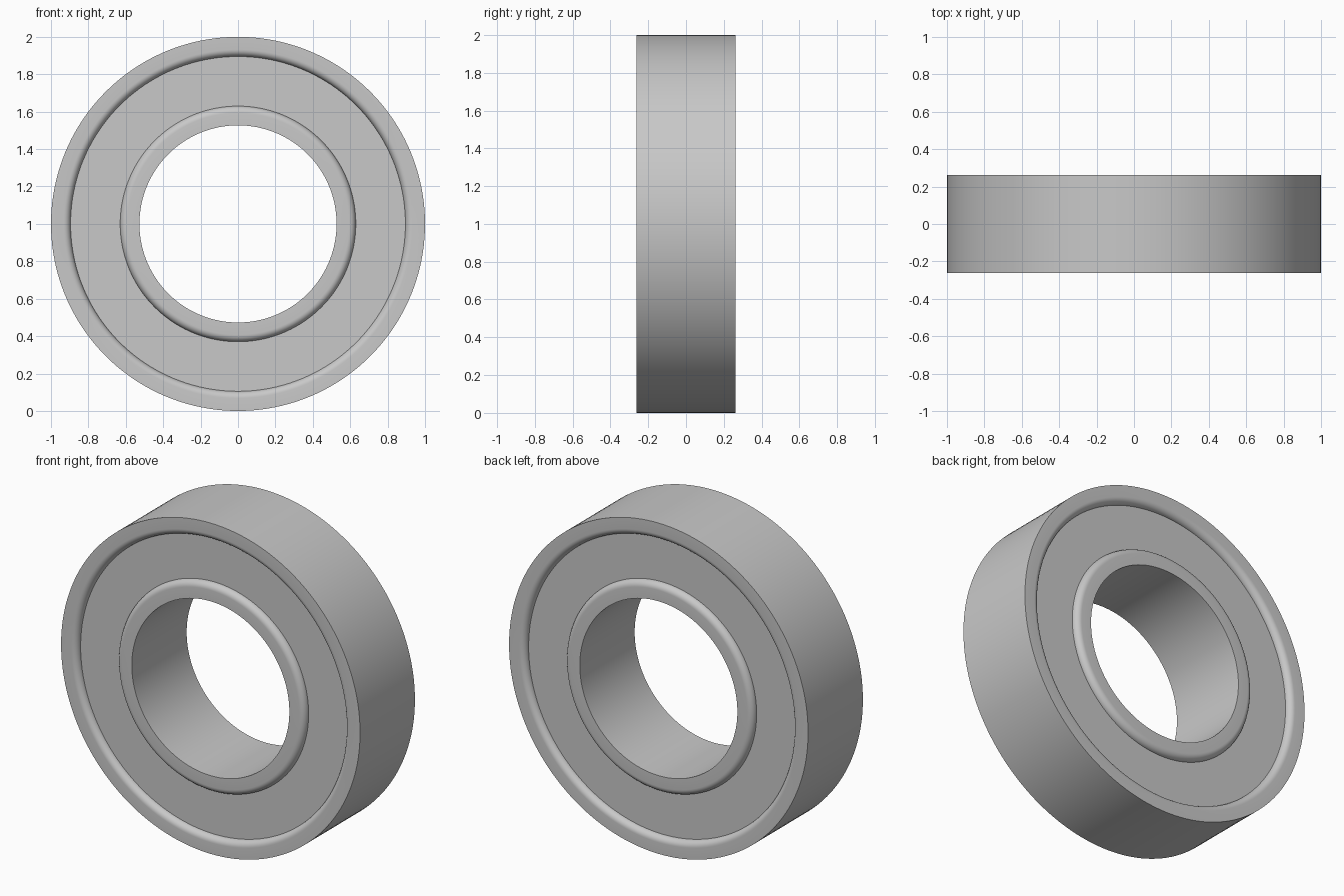
import bpy
import bmesh
import math

cube = bpy.data.objects.get("Cube")
if cube:
    bpy.data.objects.remove(cube, do_unlink=True)

SEGMENTS = 160
HALF = 0.262      # half width of the bearing
RECESS = 0.037    # seal depth below the ring faces
FILLET = 0.037    # rounding of the ring lips

steel = bpy.data.materials.new("light_grey_steel")
steel.use_nodes = True
colour = (0.58, 0.58, 0.58, 1)
steel.diffuse_color = colour
steel.node_tree.nodes["Principled BSDF"].inputs["Base Color"].default_value = colour


def revolve(name, profile):
    """Turn a closed (radius, y) profile around the horizontal axle."""
    bm = bmesh.new()
    loops = []
    for i in range(SEGMENTS):
        a = math.tau * i / SEGMENTS
        loops.append([bm.verts.new((r * math.cos(a), y, 1 + r * math.sin(a)))
                      for r, y in profile])
    n = len(profile)
    for i in range(SEGMENTS):
        here, there = loops[i], loops[(i + 1) % SEGMENTS]
        for j in range(n):
            k = (j + 1) % n
            bm.faces.new((here[j], here[k], there[k], there[j]))
    bmesh.ops.recalc_face_normals(bm, faces=bm.faces)
    mesh = bpy.data.meshes.new(name)
    bm.to_mesh(mesh)
    bm.free()
    mesh.materials.append(steel)
    obj = bpy.data.objects.new(name, mesh)
    bpy.context.collection.objects.link(obj)
    bpy.ops.object.select_all(action='DESELECT')
    obj.select_set(True)
    bpy.context.view_layer.objects.active = obj
    bpy.ops.object.shade_smooth_by_angle(angle=math.radians(35))


def ring_profile(sharp_r, lip_r):
    """Square on the sharp side, rounded lips on the side facing the seal."""
    inward = 1 if sharp_r > lip_r else -1
    arc = []
    for i in range(9):
        t = math.pi / 2 * i / 8
        arc.append((lip_r + inward * FILLET * (1 - math.sin(t)),
                    HALF - FILLET * (1 - math.cos(t))))
    # arc runs from the flat face (first) towards the seal (last)
    arc = [(lip_r + inward * FILLET * (1 - math.sin(math.pi / 2 * i / 8)),
            HALF - FILLET * (1 - math.cos(math.pi / 2 * i / 8))) for i in range(9)]
    mirrored = [(r, -y) for r, y in reversed(arc)]
    return [(sharp_r, HALF)] + arc + mirrored + [(sharp_r, -HALF)]


# Races
revolve("outer_ring", ring_profile(1.0, 0.895))
revolve("inner_ring", ring_profile(0.527, 0.63))

# Seal plates, tucked slightly into both rings
for name, side in (("front_seal", -1), ("back_seal", 1)):
    outer_y = side * (HALF - RECESS)
    inner_y = side * (HALF - RECESS - 0.03)
    revolve(name, [(0.62, outer_y), (0.905, outer_y), (0.905, inner_y), (0.62, inner_y)])
